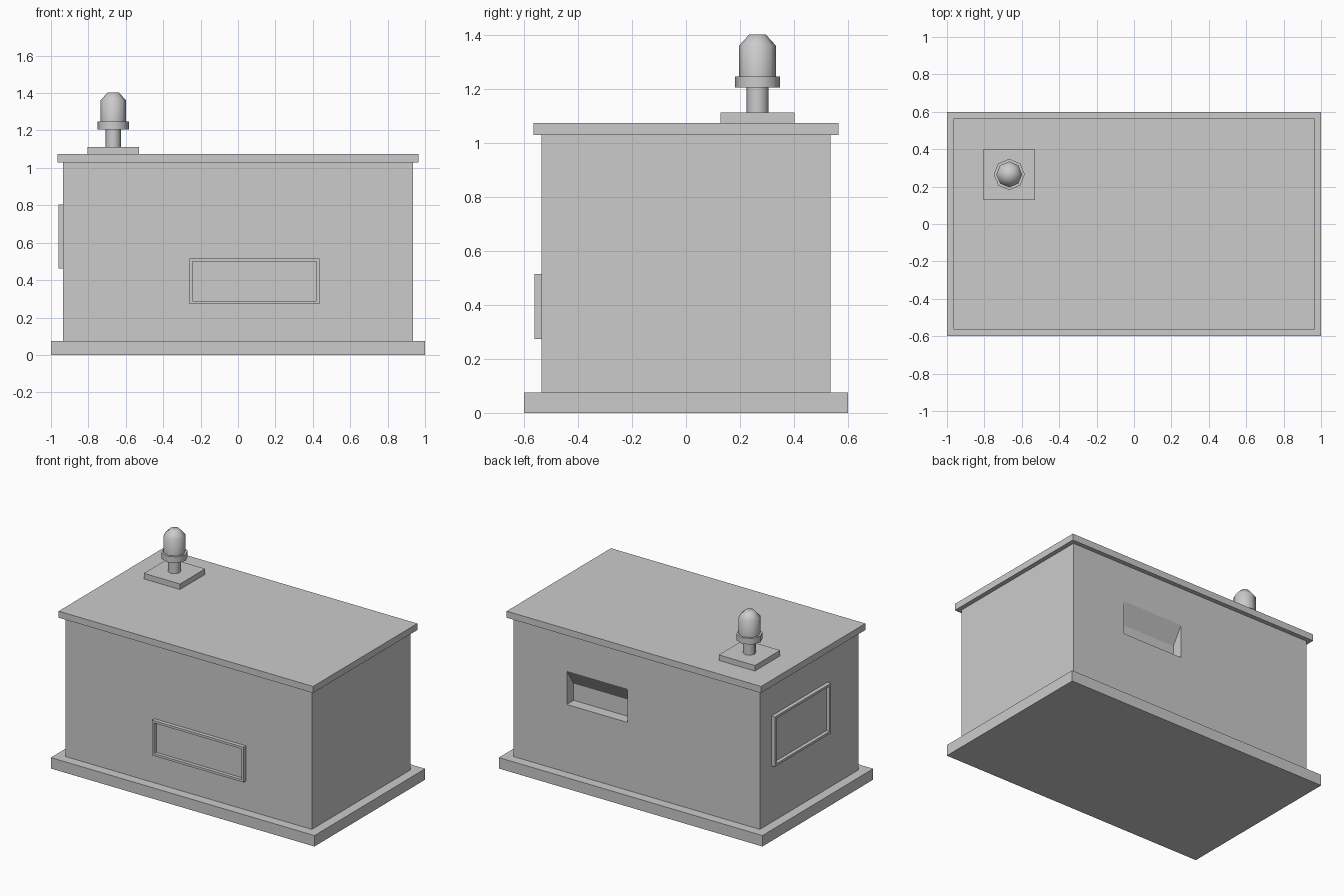
import bpy, bmesh, math

if "Cube" in bpy.data.objects:
    bpy.data.objects.remove(bpy.data.objects["Cube"])


def mesh_object(name, bm):
    bmesh.ops.recalc_face_normals(bm, faces=bm.faces[:])
    me = bpy.data.meshes.new(name)
    bm.to_mesh(me)
    bm.free()
    ob = bpy.data.objects.new(name, me)
    bpy.context.collection.objects.link(ob)
    return ob


def box(name, x0, x1, y0, y1, z0, z1):
    bm = bmesh.new()
    bmesh.ops.create_cube(bm, size=1)
    for v in bm.verts:
        v.co = (x1 if v.co.x > 0 else x0, y1 if v.co.y > 0 else y0, z1 if v.co.z > 0 else z0)
    return mesh_object(name, bm)


def prism(name, profile, x0, x1):
    # extrude a (y, z) profile along x
    bm = bmesh.new()
    f = bm.faces.new([bm.verts.new((x0, y, z)) for y, z in profile])
    r = bmesh.ops.extrude_face_region(bm, geom=[f])
    for v in r["geom"]:
        if isinstance(v, bmesh.types.BMVert):
            v.co.x = x1
    return mesh_object(name, bm)


def frame(name, u0, u1, z0, z1, place, border=0.016, depth=0.026):
    # raised rectangular rim; place maps (u, z, height) to 3D
    bm = bmesh.new()
    rings = []
    for inset, h in ((0, 0), (0, depth), (border, depth), (border, 0.002)):
        a, b, c, d = u0 + inset, u1 - inset, z0 + inset, z1 - inset
        rings.append([bm.verts.new(place(u, z, h)) for u, z in ((a, c), (b, c), (b, d), (a, d))])
    for r, s in zip(rings, rings[1:]):
        for i in range(4):
            j = (i + 1) % 4
            bm.faces.new((r[i], r[j], s[j], s[i]))
    bm.faces.new(rings[-1])
    bm.faces.new(rings[0][::-1])
    return mesh_object(name, bm)


def lathe(name, cx, cy, profile, sides=8):
    # stacked rings of (radius, z), capped at both ends
    bm = bmesh.new()
    rings = [[bm.verts.new((cx + r * math.cos(math.tau * i / sides),
                            cy + r * math.sin(math.tau * i / sides), z))
              for i in range(sides)] for r, z in profile]
    for r, s in zip(rings, rings[1:]):
        for i in range(sides):
            j = (i + 1) % sides
            bm.faces.new((r[i], r[j], s[j], s[i]))
    bm.faces.new(rings[0][::-1])
    bm.faces.new(rings[-1])
    ob = mesh_object(name, bm)
    bpy.ops.object.select_all(action='DESELECT')
    ob.select_set(True)
    bpy.context.view_layer.objects.active = ob
    bpy.ops.object.shade_smooth_by_angle(angle=math.radians(60))
    return ob


# cabinet: base, body, lid
box("base", -1, 1, -0.6, 0.6, 0, 0.075)
body = box("body", -0.935, 0.935, -0.535, 0.535, 0.075, 1.03)
box("lid", -0.965, 0.965, -0.565, 0.565, 1.03, 1.075)

# slot in the back with a sloping ceiling
slope = (0.77 - 0.655) / 0.075
cutter = prism("slot_cutter", [(0.46, 0.54), (0.56, 0.54),
                               (0.56, 0.655 + slope * 0.1), (0.46, 0.655)], 0.07, 0.53)
cutter.hide_render = True
cutter.hide_viewport = False
cutter.display_type = 'WIRE'
mod = body.modifiers.new("slot", 'BOOLEAN')
mod.operation = 'DIFFERENCE'
mod.object = cutter
mod.solver = 'EXACT'
bpy.context.view_layer.objects.active = body
bpy.ops.object.modifier_apply(modifier=mod.name)
bpy.data.objects.remove(cutter)

# rimmed panels on the front and left
frame("front_panel", -0.26, 0.435, 0.273, 0.515, lambda u, z, h: (u, -0.535 - h, z))
frame("side_panel", -0.2, 0.41, 0.463, 0.805, lambda u, z, h: (-0.935 - h, u, z))

# beacon lamp
cx, cy = -0.667, 0.265
box("lamp_plate", cx - 0.137, cx + 0.137, cy - 0.137, cy + 0.137, 1.075, 1.113)
lathe("lamp_post", cx, cy, [(0.041, 1.113), (0.041, 1.205)])
lathe("lamp_collar", cx, cy, [(0.083, 1.205), (0.083, 1.247)])
lathe("lamp_dome", cx, cy, [(0.069, 1.247), (0.069, 1.36), (0.031, 1.402)])
